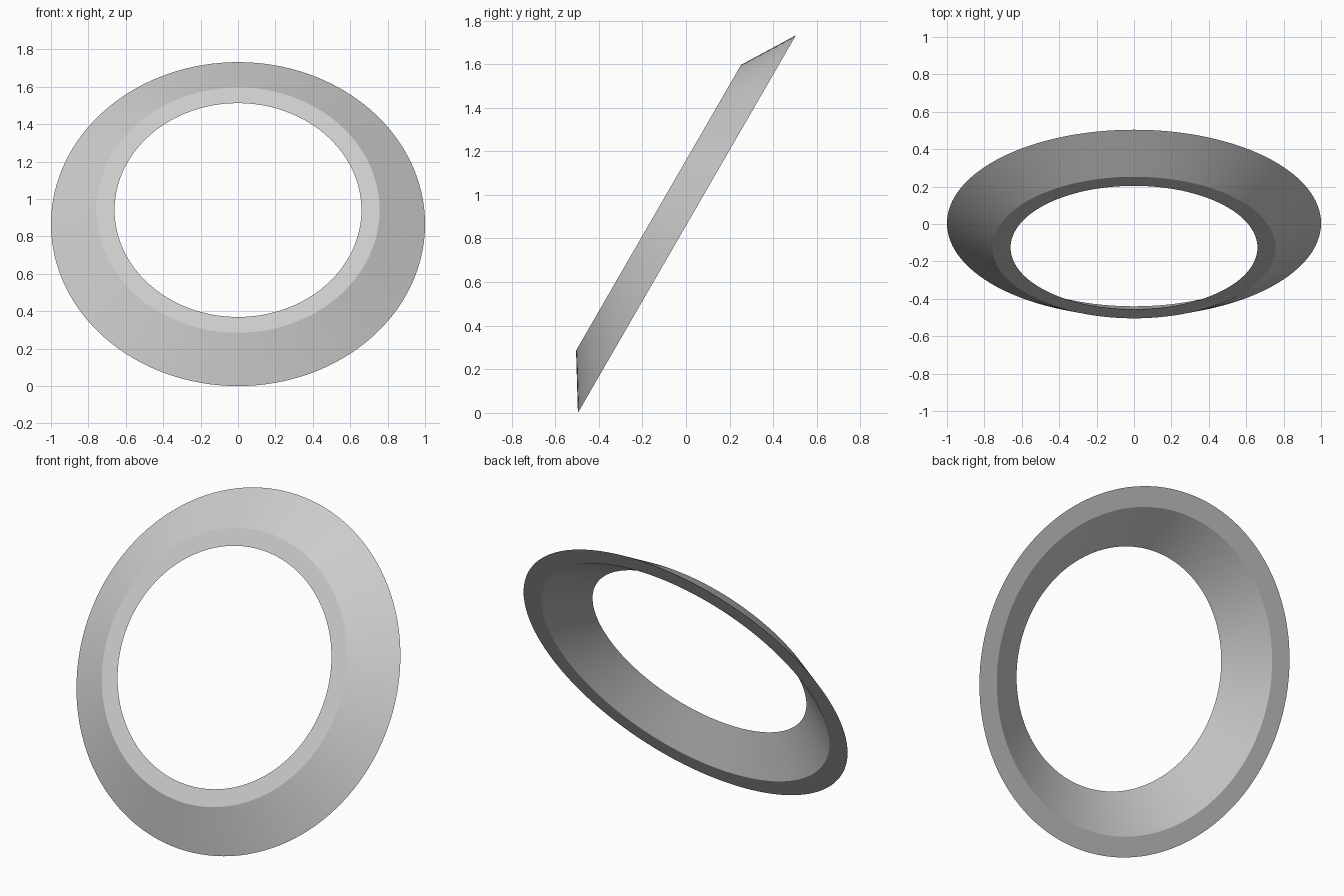
import bpy, bmesh, math
from mathutils import Matrix

if "Cube" in bpy.data.objects:
    bpy.data.objects.remove(bpy.data.objects["Cube"])

# Ring cross-section: (radius, height along the ring axis)
PROFILE = [(1.0, 0.0), (0.757, 0.15), (0.66, 0.15), (0.888, 0.0)]
SEGMENTS = 128
TILT = math.radians(60)

# Revolve the closed profile into a conical ring
bm = bmesh.new()
rings = []
for i in range(SEGMENTS):
    a = 2 * math.pi * i / SEGMENTS
    rings.append([bm.verts.new((r * math.cos(a), r * math.sin(a), h)) for r, h in PROFILE])
n = len(PROFILE)
for i, cur in enumerate(rings):
    nxt = rings[(i + 1) % SEGMENTS]
    for j in range(n):
        k = (j + 1) % n
        bm.faces.new((cur[j], nxt[j], nxt[k], cur[k]))
bmesh.ops.recalc_face_normals(bm, faces=bm.faces)

# Lean the ring back so its lowest rim point rests on the ground
bm.transform(Matrix.Translation((0, 0.004, math.sin(TILT))) @ Matrix.Rotation(TILT, 4, 'X'))
mesh = bpy.data.meshes.new("bevelled_ring")
bm.to_mesh(mesh)
bm.free()
ring = bpy.data.objects.new("bevelled_ring", mesh)
bpy.context.collection.objects.link(ring)

# Smooth around the ring, keep the rims sharp
bpy.context.view_layer.objects.active = ring
ring.select_set(True)
bpy.ops.object.shade_smooth_by_angle(angle=math.radians(25))
